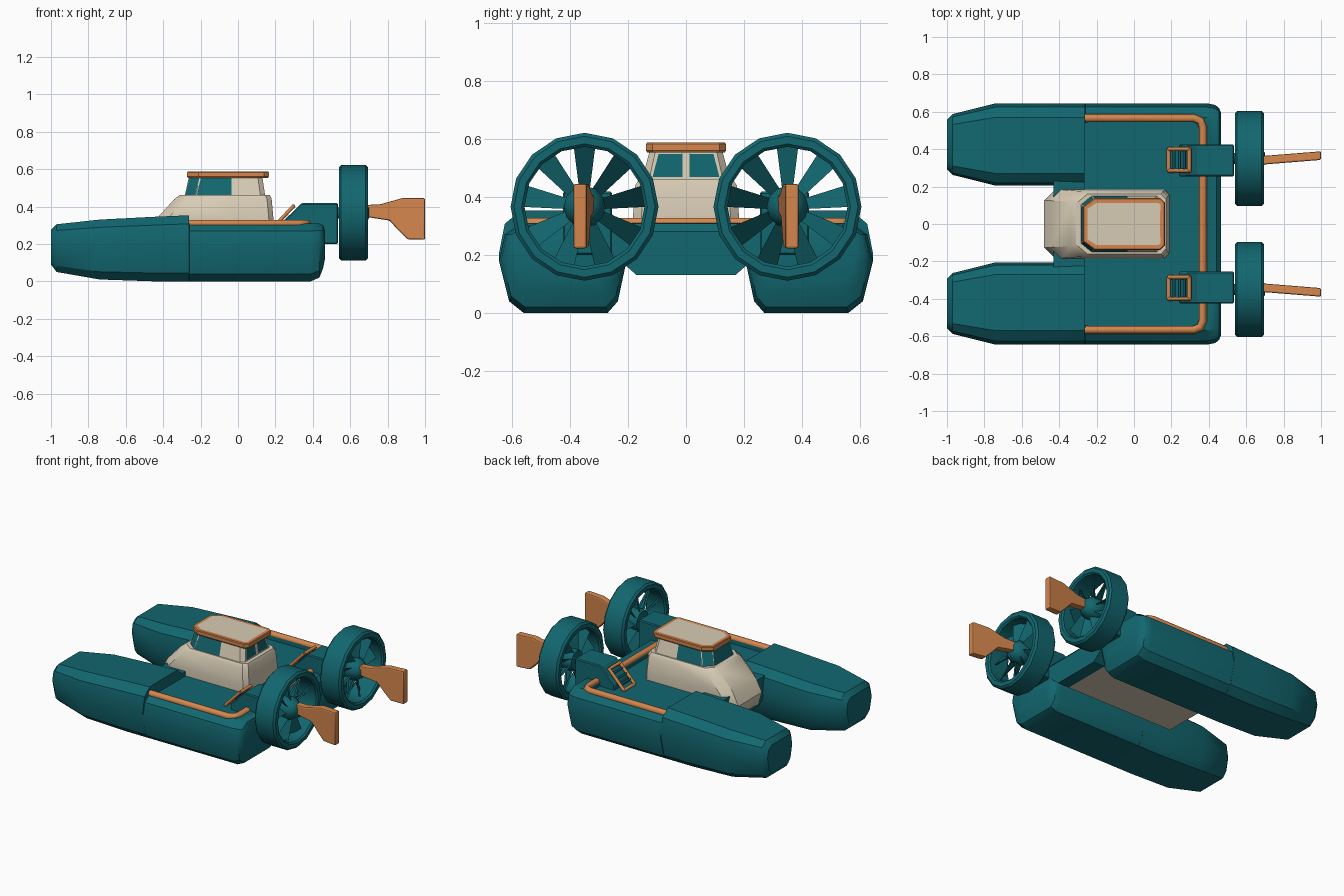
import bpy, bmesh, math

if "Cube" in bpy.data.objects:
    bpy.data.objects.remove(bpy.data.objects["Cube"])


def material(name, rgb):
    m = bpy.data.materials.new(name)
    m.diffuse_color = (*rgb, 1)
    m.use_nodes = True
    m.node_tree.nodes["Principled BSDF"].inputs["Base Color"].default_value = m.diffuse_color
    return m


TEAL = material("teal", (0.006, 0.135, 0.16))
ORANGE = material("orange", (0.66, 0.24, 0.075))
CREAM = material("cream", (0.68, 0.60, 0.46))


def smooth(ob, angle=35):
    bpy.ops.object.select_all(action='DESELECT')
    ob.select_set(True)
    bpy.context.view_layer.objects.active = ob
    bpy.ops.object.shade_smooth_by_angle(angle=math.radians(angle))


def loft(name, rings, mats, closed=False, paint=None, angle=35):
    """Skin a list of equal-length point rings; paint(bm) may recolour faces."""
    bm = bmesh.new()
    vs = [[bm.verts.new(p) for p in r] for r in rings]
    n = len(rings[0])
    pairs = list(zip(vs, vs[1:])) + ([(vs[-1], vs[0])] if closed else [])
    for a, b in pairs:
        for i in range(n):
            j = (i + 1) % n
            bm.faces.new((a[i], a[j], b[j], b[i]))
    if not closed:
        bm.faces.new(vs[0])
        bm.faces.new(vs[-1])
    bmesh.ops.recalc_face_normals(bm, faces=bm.faces[:])
    if paint:
        paint(bm)
    me = bpy.data.meshes.new(name)
    bm.to_mesh(me)
    bm.free()
    for m in mats:
        me.materials.append(m)
    ob = bpy.data.objects.new(name, me)
    bpy.context.collection.objects.link(ob)
    smooth(ob, angle)
    return ob


def modify(ob, kind, **settings):
    bpy.context.view_layer.objects.active = ob
    mod = ob.modifiers.new(kind, kind)
    for k, v in settings.items():
        setattr(mod, k, v)
    bpy.ops.object.modifier_apply(modifier=mod.name)
    smooth(ob)


def box(name, x0, x1, y0, y1, z0, z1, mat):
    return loft(name, [[(x, y0, z0), (x, y1, z0), (x, y1, z1), (x, y0, z1)] for x in (x0, x1)], [mat])


def tube(name, pts, r, mat):
    """Rail swept along a path."""
    cu = bpy.data.curves.new(name, 'CURVE')
    cu.dimensions = '3D'
    cu.bevel_depth, cu.bevel_resolution, cu.use_fill_caps = r, 1, True
    sp = cu.splines.new('POLY')
    sp.points.add(len(pts) - 1)
    for p, c in zip(sp.points, pts):
        p.co = (*c, 1)
    cu.materials.append(mat)
    ob = bpy.data.objects.new(name, cu)
    bpy.context.collection.objects.link(ob)
    bpy.ops.object.select_all(action='DESELECT')
    ob.select_set(True)
    bpy.context.view_layer.objects.active = ob
    bpy.ops.object.convert(target='MESH')


# Pontoon cross-section (y, z) and stations (x, width scale, bottom, top)
SECTION = [(.27, 0), (.56, 0), (.61, .04), (.645, .18), (.625, .27),
           (.57, .31), (.27, .31), (.22, .27), (.205, .18), (.235, .04)]
STATIONS = [(-1, .6, .09, .275), (-.97, .74, .05, .305), (-.74, 1, .01, .33),
            (-.45, 1, 0, .345), (-.262, 1, 0, .353), (-.26, 1, 0, .31),
            (.39, 1, 0, .31), (.435, .96, .02, .308), (.455, .88, .07, .30), (.465, .78, .12, .27)]
cutter = box("deck_recess_cutter", -.264, .348, -.545, .545, .28, .5, TEAL)
cutter.hide_render = True
hulls = []
for s in (1, -1):
    rings = [[(x, s * (.425 + (y - .425) * k), zb + z / .31 * (zt - zb)) for y, z in SECTION]
             for x, k, zb, zt in STATIONS]
    hulls.append(loft("pontoon", rings, [TEAL]))


# Bridge deck with cream underside
def paint_deck(bm):
    for f in bm.faces:
        f.material_index = int(f.normal.z < -.3 and f.calc_center_median().x < .38)


DECK = [(-.27, .31), (.27, .31), (.25, .2), (.17, .13), (-.17, .13), (-.25, .2)]
hulls.append(loft("bridge_deck", [[(x, y, min(z, zt)) for y, z in DECK] for x, zt in
                                  ((-.43, .31), (.38, .31), (.44, .308), (.465, .28))],
                  [TEAL, CREAM], paint=paint_deck))
for h in hulls:
    modify(h, 'BOOLEAN', operation='DIFFERENCE', object=cutter, solver='EXACT')
bpy.data.objects.remove(cutter)

# Orange gunwale rail around the stern
half = [(-.262, .566), (.32, .566), (.355, .552), (.368, .52)]
path = [(x, y, .309) for x, y in half]
tube("gunwale_rail", path + [(x, -y, z) for x, y, z in reversed(path)], .022, ORANGE)


# Cabin: outlines stacked by height
def outline(z, xf, xb, w, cut=.06):
    side = [(xf, .68 * w), (xf + cut, w), (-.03, w), (xb - .025, w), (xb, .84 * w)]
    pts = side + [(xb, 0)] + [(x, -y) for x, y in reversed(side)]
    return [(x, y, z) for x, y in pts]


loft("lower_cabin", [outline(.135, -.42, .17, .16), outline(.17, -.46, .18, .175),
                     outline(.25, -.48, .19, .185), outline(.33, -.44, .19, .183),
                     outline(.44, -.34, .18, .175), outline(.462, -.31, .17, .16)], [CREAM])


def paint_windows(bm):
    front, back = [], []
    for f in bm.faces:
        c = f.calc_center_median()
        if abs(f.normal.z) < .6:
            if c.x < -.05:
                front.append(f)
            elif f.normal.x > .9:
                back.append(f)
    for faces, t in ((front, .006), (back, .016)):
        bmesh.ops.inset_individual(bm, faces=faces, thickness=t)
        for f in faces:
            f.material_index = 1


loft("upper_cabin", [outline(.458, -.285, .145, .152), outline(.56, -.262, .13, .125)],
     [CREAM, TEAL], paint=paint_windows)


def paint_roof(bm):
    top = [f for f in bm.faces if f.normal.z > .9]
    bmesh.ops.inset_region(bm, faces=top, thickness=.022)
    for f in top:
        f.material_index = 1


loft("roof", [outline(.553, -.268, .16, .133), outline(.56, -.272, .165, .138),
              outline(.582, -.272, .165, .138), outline(.587, -.268, .161, .134)],
     [ORANGE, CREAM], paint=paint_roof)


# Propulsion units, one per side
def lathe(name, profile, cy, cz, n, mat, closed):
    rings = [[(x, cy + r * math.sin(2 * math.pi * i / n), cz + r * math.cos(2 * math.pi * i / n))
              for i in range(n)] for x, r in profile]
    return loft(name, rings, [mat], closed=closed, angle=40)


def slab(name, profile, y_of_x, thick, mat):
    return loft(name, [[(x, y_of_x(x) + d, z) for x, z in profile]
                       for d in (-thick / 2, thick / 2)], [mat])


CZ = .366
for s in (1, -1):
    cy = s * .35
    # Engine pod with sloped front
    pod = slab("engine_pod", [(.24, .27), (.24, .32), (.34, .418), (.535, .418), (.535, .2), (.44, .2)],
               lambda x: s * .34, .17, TEAL)
    modify(pod, 'BEVEL', width=.006, segments=1)

    # Ladder on the slope
    for y in (.285, .40):
        tube("ladder_side", [(.185, s * y, .285), (.30, s * y, .405)], .011, ORANGE)
    for t in (0, .96):
        tube("ladder_end", [(.185 + .115 * t, s * .285, .285 + .12 * t),
                            (.185 + .115 * t, s * .40, .285 + .12 * t)], .011, ORANGE)
    for t in (.25, .5, .75):
        tube("ladder_rung", [(.185 + .115 * t, s * .285, .285 + .12 * t),
                             (.185 + .115 * t, s * .40, .285 + .12 * t)], .007, TEAL)

    # Fan duct, hub and blades
    lathe("fan_duct", [(.54, .243), (.552, .255), (.683, .255), (.695, .243),
                       (.695, .217), (.685, .207), (.55, .207), (.54, .217)], cy, CZ, 16, TEAL, True)
    lathe("fan_hub", [(.52, .03), (.565, .03), (.57, .065), (.585, .072), (.65, .072),
                      (.685, .05), (.70, .03)], cy, CZ, 12, TEAL, False)
    for k in range(9):
        a = 2 * math.pi * k / 9
        rings = []
        for r, b, px in ((.05, .017, .035), (.214, .038, .025)):
            ring = []
            for sx, sb in ((-1, -1), (1, -1), (1, 1), (-1, 1)):
                x, t = .615 + sb * px + sx * .006, sb * b * s
                ring.append((x, cy + r * math.sin(a) + t * math.cos(a),
                             CZ + r * math.cos(a) - t * math.sin(a)))
            rings.append(ring)
        loft("fan_blade", rings, [TEAL])

    # Rudder, toed slightly outwards
    rudder = slab("rudder", [(.68, .345), (.68, .408), (.76, .412), (.88, .445), (1, .445), (1, .222),
                             (.905, .225), (.86, .27), (.81, .325)],
                  lambda x: s * (.34 + .08 * (x - .68)), .046, ORANGE)
    modify(rudder, 'BEVEL', width=.008, segments=2)
